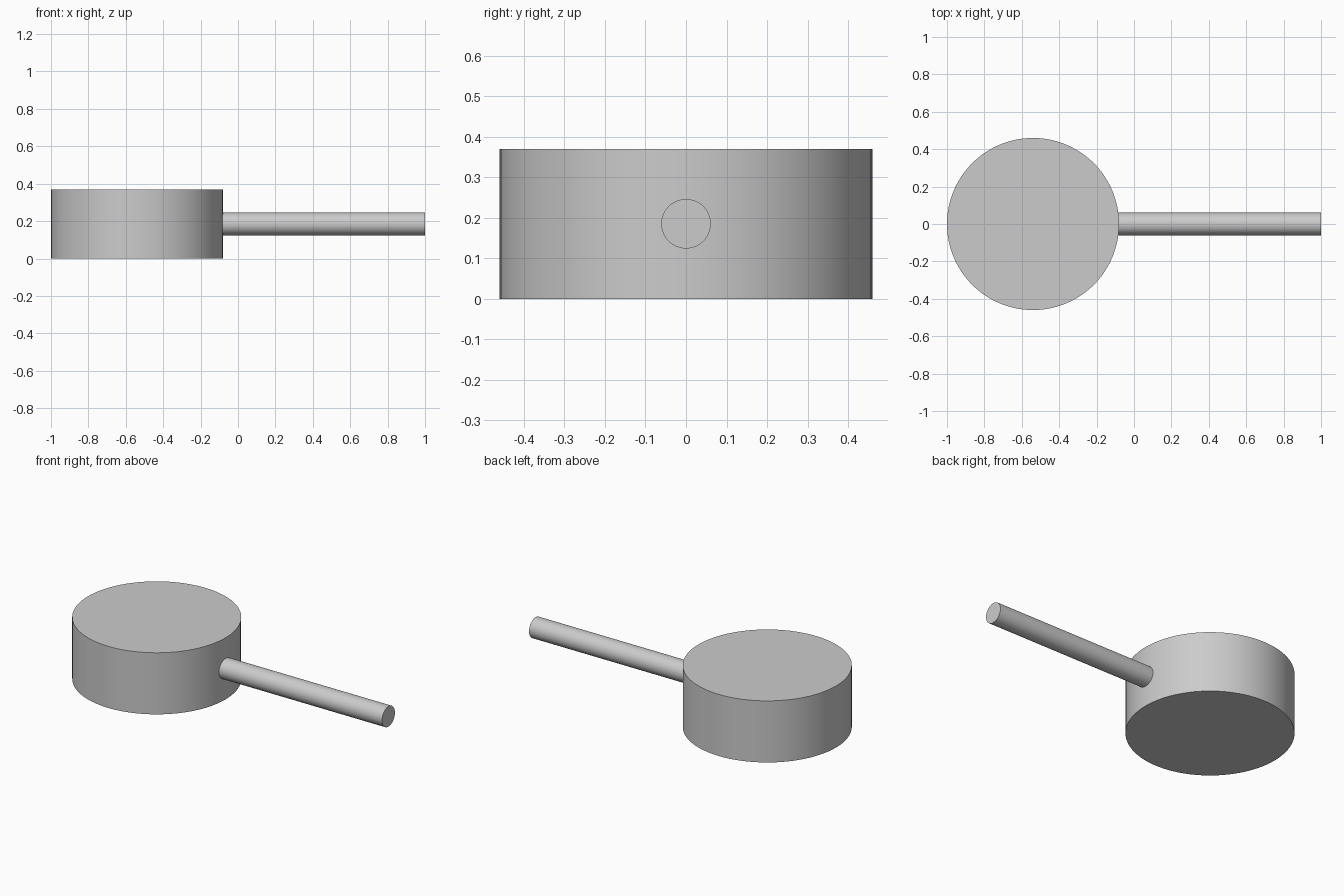
import bpy
import math

cube = bpy.data.objects.get("Cube")
if cube:
    bpy.data.objects.remove(cube, do_unlink=True)

# Single plain grey
grey = bpy.data.materials.new("plain_grey")
grey.use_nodes = True
colour = (0.6, 0.6, 0.6, 1)
grey.diffuse_color = colour
grey.node_tree.nodes["Principled BSDF"].inputs["Base Color"].default_value = colour


def cylinder(name, radius, length, location, rotation=(0, 0, 0), sides=64):
    bpy.ops.mesh.primitive_cylinder_add(
        vertices=sides, radius=radius, depth=length,
        location=location, rotation=rotation)
    part = bpy.context.object
    part.name = name
    part.data.materials.append(grey)
    bpy.ops.object.shade_smooth_by_angle(angle=math.radians(30))
    return part


HEAD_RADIUS = 0.46
HEAD_HEIGHT = 0.37
HANDLE_START = -0.1   # slightly sunk into the head
HANDLE_END = 1.0

# Broad round head
cylinder("round_head", HEAD_RADIUS, HEAD_HEIGHT,
         (HEAD_RADIUS - 1, 0, HEAD_HEIGHT / 2), sides=96)

# Thin straight handle along x
cylinder("handle", 0.061, HANDLE_END - HANDLE_START,
         ((HANDLE_START + HANDLE_END) / 2, 0, HEAD_HEIGHT / 2),
         rotation=(0, math.pi / 2, 0))
